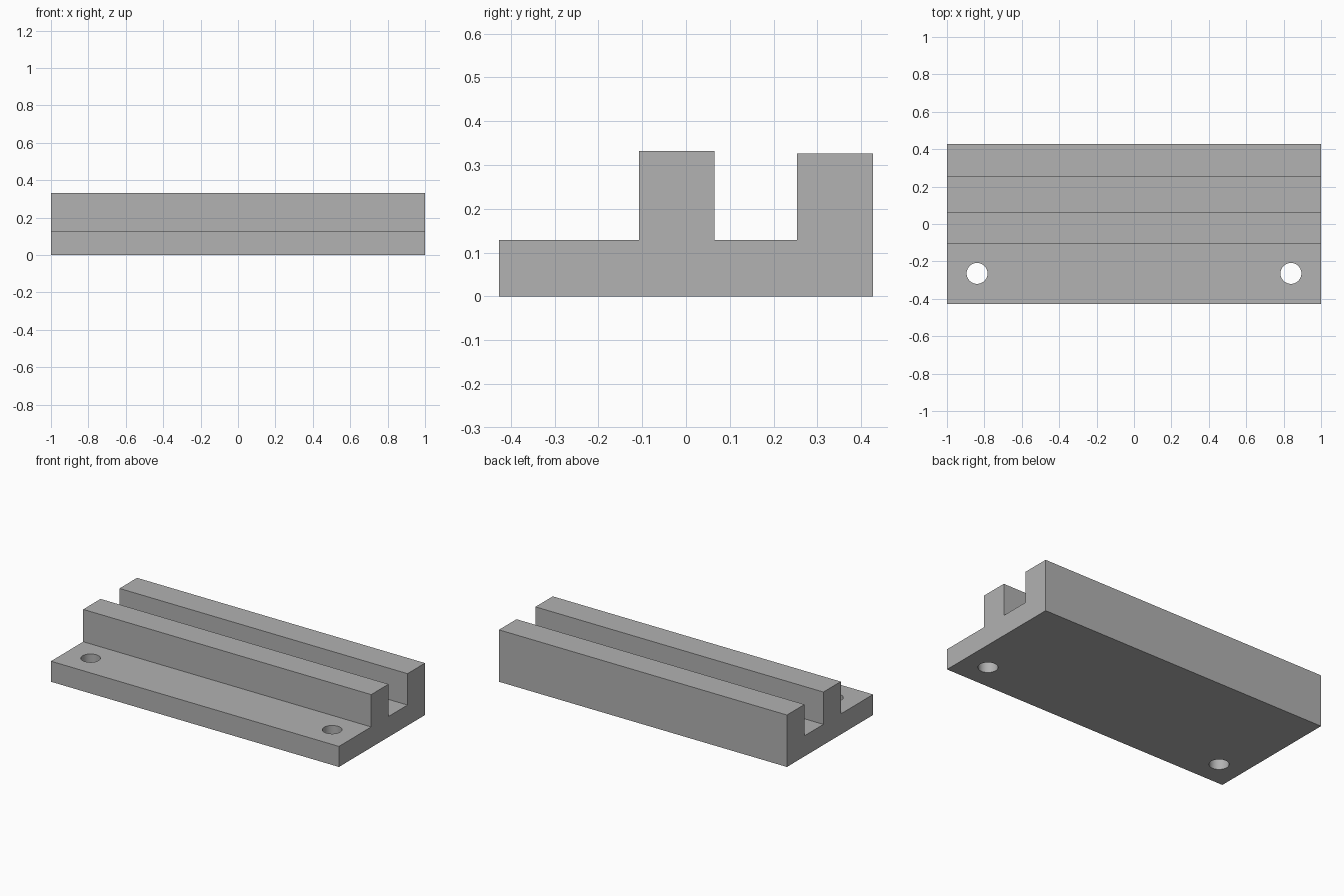
import bpy
import bmesh
import math

cube = bpy.data.objects.get("Cube")
if cube:
    bpy.data.objects.remove(cube, do_unlink=True)

# Single grey material
grey = bpy.data.materials.new("plain_grey")
grey.use_nodes = True
colour = (0.445, 0.445, 0.445, 1)
grey.diffuse_color = colour
grey.node_tree.nodes["Principled BSDF"].inputs["Base Color"].default_value = colour

# Grooved rail: side profile (y, z) extruded along x
BASE_Z = 0.129
profile = [(-0.427, 0), (0.427, 0), (0.427, 0.326), (0.253, 0.326),
           (0.253, BASE_Z), (0.065, BASE_Z), (0.065, 0.332),
           (-0.107, 0.332), (-0.107, BASE_Z), (-0.427, BASE_Z)]
bm = bmesh.new()
end = bm.faces.new([bm.verts.new((-1, y, z)) for y, z in profile])
extruded = bmesh.ops.extrude_face_region(bm, geom=[end])["geom"]
moved = [v for v in extruded if isinstance(v, bmesh.types.BMVert)]
bmesh.ops.translate(bm, verts=moved, vec=(2, 0, 0))
bmesh.ops.recalc_face_normals(bm, faces=bm.faces)
mesh = bpy.data.meshes.new("grooved_rail")
bm.to_mesh(mesh)
bm.free()
mesh.materials.append(grey)
rail = bpy.data.objects.new("grooved_rail", mesh)
bpy.context.collection.objects.link(rail)

# Screw holes through the front flange
for side in (-1, 1):
    bpy.ops.mesh.primitive_cylinder_add(vertices=48, radius=0.056, depth=0.4,
                                        location=(side * 0.839, -0.264, BASE_Z / 2))
    cutter = bpy.context.object
    cutter.name = "hole_cutter"
    cutter.hide_render = True
    cutter.data.materials.append(grey)
    hole = rail.modifiers.new("screw_hole", 'BOOLEAN')
    hole.operation = 'DIFFERENCE'
    hole.solver = 'EXACT'
    hole.object = cutter
    bpy.context.view_layer.objects.active = rail
    bpy.ops.object.modifier_apply(modifier=hole.name)
    bpy.data.objects.remove(cutter, do_unlink=True)

# Smooth hole walls, sharp block edges
bpy.ops.object.select_all(action='DESELECT')
rail.select_set(True)
bpy.context.view_layer.objects.active = rail
bpy.ops.object.shade_smooth_by_angle(angle=math.radians(30))
